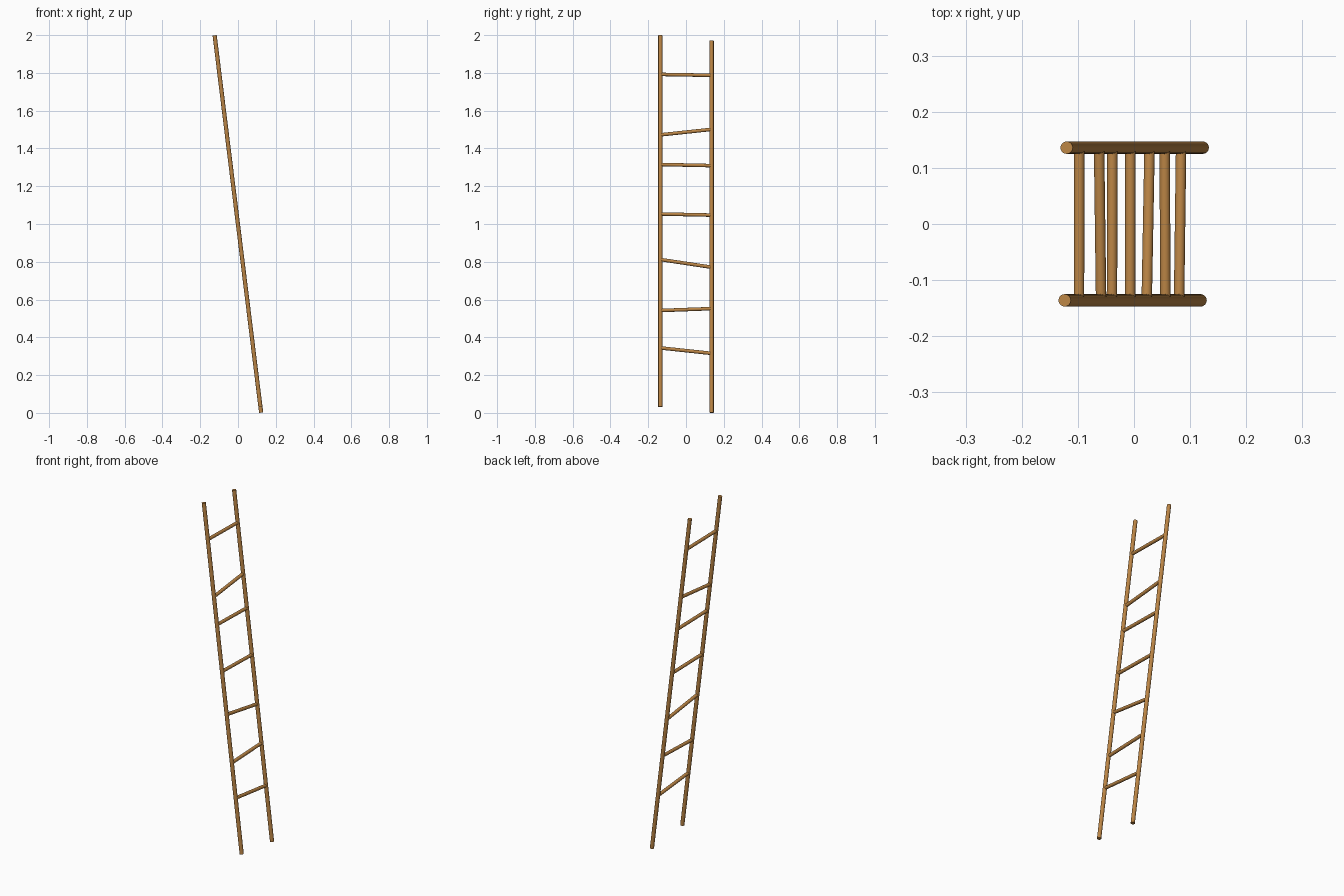
import bpy, math
from mathutils import Vector

if "Cube" in bpy.data.objects:
    bpy.data.objects.remove(bpy.data.objects["Cube"])

wood = bpy.data.materials.new("warm wood")
wood.diffuse_color = (0.50, 0.235, 0.06, 1)
wood.use_nodes = True
wood.node_tree.nodes["Principled BSDF"].inputs["Base Color"].default_value = wood.diffuse_color

SLOPE = -0.1232      # sideways lean per unit of height
FOOT_X = 0.1227
RAIL_Y = 0.136


def on_rail(y, z):
    return Vector((FOOT_X + SLOPE * z, y, z))


def pole(name, a, b, radius):
    d = b - a
    bpy.ops.mesh.primitive_cylinder_add(vertices=24, radius=radius, depth=d.length,
                                        location=(a + b) / 2)
    ob = bpy.context.object
    ob.name = name
    ob.rotation_euler = d.to_track_quat('Z', 'Y').to_euler()
    ob.data.materials.append(wood)
    bpy.ops.object.shade_smooth_by_angle(angle=math.radians(40))


# Leaning side rails, one slightly higher than the other
pole("front_rail", on_rail(-RAIL_Y, 0.032), on_rail(-RAIL_Y, 1.9987), 0.011)
pole("back_rail", on_rail(RAIL_Y, 0.0013), on_rail(RAIL_Y, 1.970), 0.011)

# Uneven rungs: height at front rail, height at back rail
rungs = [(0.344, 0.315), (0.542, 0.552), (0.812, 0.771), (1.053, 1.047),
         (1.315, 1.309), (1.472, 1.501), (1.792, 1.787)]
for i, (zf, zb) in enumerate(rungs):
    pole(f"rung_{i + 1}", on_rail(-RAIL_Y, zf), on_rail(RAIL_Y, zb), 0.0093)
